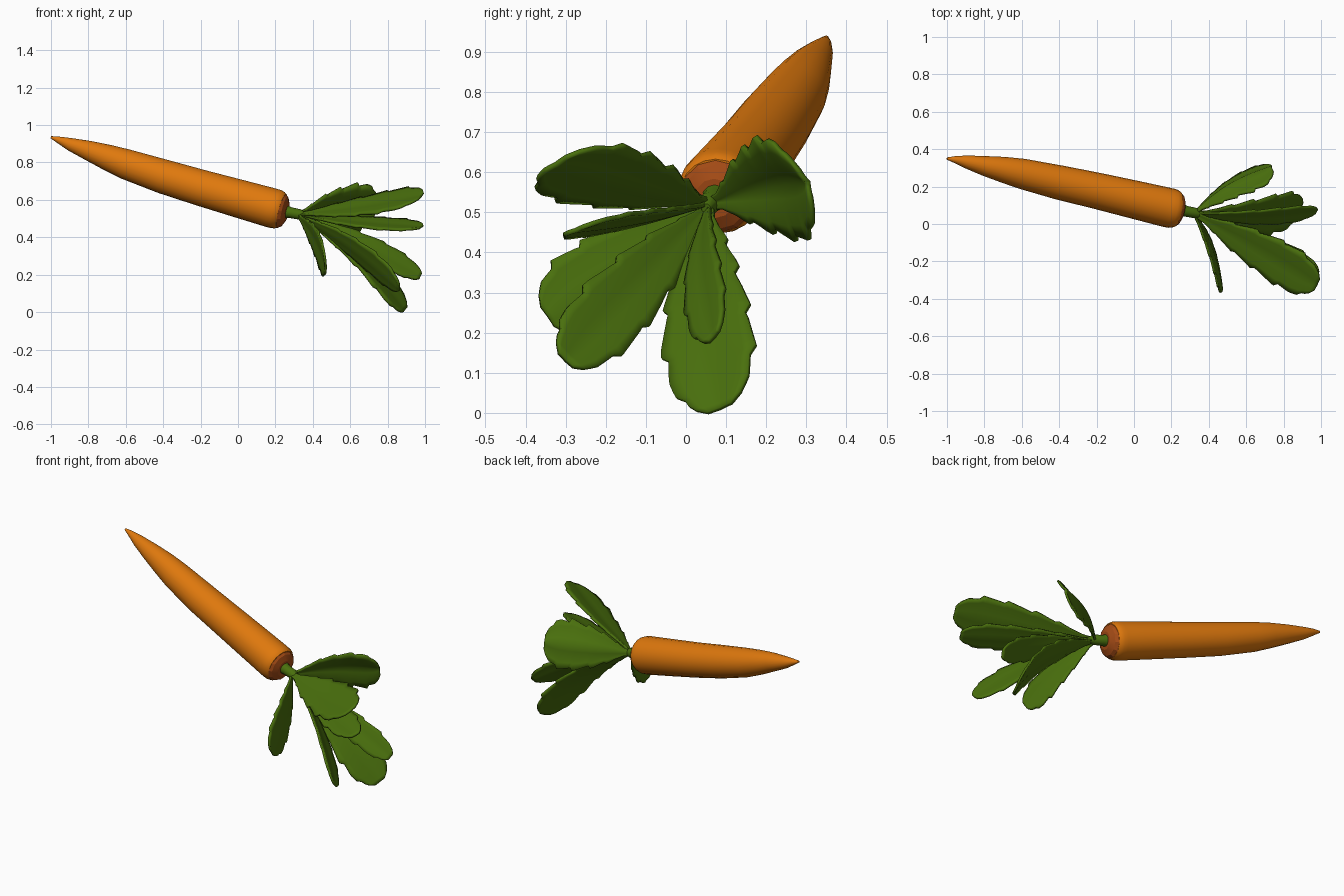
import bpy, bmesh, math
from mathutils import Vector

if "Cube" in bpy.data.objects:
    bpy.data.objects.remove(bpy.data.objects["Cube"])


def material(name, rgb):
    m = bpy.data.materials.new(name)
    m.diffuse_color = (*rgb, 1)
    m.use_nodes = True
    m.node_tree.nodes["Principled BSDF"].inputs["Base Color"].default_value = m.diffuse_color
    return m


ORANGE = material("carrot orange", (0.74, 0.19, 0.004))
BROWN = material("crown brown", (0.38, 0.072, 0.008))
GREEN = material("leaf green", (0.068, 0.162, 0.004))


def finish(bm, name, mat, angle):
    bmesh.ops.recalc_face_normals(bm, faces=bm.faces[:])
    me = bpy.data.meshes.new(name)
    bm.to_mesh(me)
    bm.free()
    me.materials.append(mat)
    ob = bpy.data.objects.new(name, me)
    bpy.context.collection.objects.link(ob)
    bpy.ops.object.select_all(action='DESELECT')
    ob.select_set(True)
    bpy.context.view_layer.objects.active = ob
    bpy.ops.object.shade_smooth_by_angle(angle=math.radians(angle))
    return ob


def tube(name, sections, mat, sides=20, angle=35):
    """Loft round rings (x, y, z, radius) along a bent axis and cap the ends."""
    bm = bmesh.new()
    pts = [Vector(s[:3]) for s in sections]
    rings = []
    for i, s in enumerate(sections):
        t = (pts[min(i + 1, len(pts) - 1)] - pts[max(i - 1, 0)]).normalized()
        u = t.cross(Vector((0, 0, 1))).normalized()
        v = u.cross(t)
        rings.append([bm.verts.new(pts[i] + s[3] * (u * math.cos(a) + v * math.sin(a)))
                      for a in (math.tau * k / sides for k in range(sides))])
    for a, b in zip(rings, rings[1:]):
        for k in range(sides):
            j = (k + 1) % sides
            bm.faces.new((a[k], a[j], b[j], b[k]))
    bm.faces.new(rings[0])
    bm.faces.new(rings[-1])
    return finish(bm, name, mat, angle)


# Root, from pointed tip to shoulder
tube("carrot_root", [
    (-1.0, 0.350, 0.935, 0.006), (-0.96, 0.345, 0.921, 0.018),
    (-0.90, 0.333, 0.898, 0.034), (-0.80, 0.311, 0.864, 0.053),
    (-0.70, 0.291, 0.828, 0.069), (-0.60, 0.269, 0.791, 0.081),
    (-0.40, 0.222, 0.725, 0.092), (-0.20, 0.178, 0.665, 0.097),
    (0.0, 0.131, 0.608, 0.102), (0.18, 0.088, 0.557, 0.106),
    (0.205, 0.083, 0.550, 0.105), (0.222, 0.080, 0.545, 0.101),
    (0.233, 0.078, 0.542, 0.094)], ORANGE)

# Brown crown and leaf stalk
tube("crown_cap", [(0.231, 0.078, 0.542, 0.095), (0.248, 0.075, 0.538, 0.082),
                   (0.262, 0.072, 0.535, 0.05)], BROWN, 12, 20)
tube("leaf_stalk", [(0.25, 0.075, 0.539, 0.036), (0.28, 0.068, 0.532, 0.029),
                    (0.33, 0.058, 0.522, 0.028), (0.37, 0.05, 0.51, 0.012)], GREEN, 12)

# Leaf outline: (position along the leaf, share of half width)
OUTLINE = [(0, .09), (.1, .17), (.25, .48), (.4, .74), (.55, .9), (.7, 1),
           (.84, .97), (.93, .76), (.98, .5), (1, .28)]


def outline(t):
    for (a, wa), (b, wb) in zip(OUTLINE, OUTLINE[1:]):
        if t <= b:
            return wa + (wb - wa) * (t - a) / (b - a)
    return OUTLINE[-1][1]


def leaf(name, tip, across, half, bend=0.0, fold=0.12, base=(0.32, 0.058, 0.522)):
    """Toothed blade with a creased midrib, arched by bend along its normal."""
    base, tip, w = Vector(base), Vector(tip), Vector(across)
    axis = (tip - base).normalized()
    w = (w - axis * w.dot(axis)).normalized()
    n = axis.cross(w)
    rows, cols = 40, 8
    bm = bmesh.new()
    grid = []
    for i in range(rows + 1):
        t = i / rows
        row = []
        for j in range(cols + 1):
            u = 2 * j / cols - 1
            saw = (t * 5.5 + (0.4 if u > 0 else 0)) % 1.0
            tooth = 1 + (0.18 * (saw - 0.5) * abs(u) ** 3 if 0.15 < t < 0.95 else 0)
            s = u * half * outline(t) * tooth
            lift = bend * math.sin(math.pi * t) + fold * abs(s) * (1 - 0.5 * abs(u))
            row.append(bm.verts.new(base.lerp(tip, t) + w * s + n * lift))
        grid.append(row)
    for a, b in zip(grid, grid[1:]):
        for j in range(cols):
            bm.faces.new((a[j], a[j + 1], b[j + 1], b[j]))
    ob = finish(bm, name, GREEN, 60)
    mod = ob.modifiers.new("thickness", 'SOLIDIFY')
    mod.thickness = 0.012
    mod.offset = 0
    return ob


# Leaves fanned around the stalk
leaf("leaf_back", (0.735, 0.305, 0.575), (-0.18, 0.36, -0.90), 0.135, 0.035, -0.45)
leaf("leaf_front_upper", (0.98, -0.325, 0.62), (0.45, 0.72, 0.48), 0.125, -0.01)
leaf("leaf_front_middle", (0.98, -0.275, 0.455), (0.45, 0.80, 0.32), 0.085, -0.01)
leaf("leaf_front_lower", (0.86, -0.30, 0.13), (-0.10, 0.75, -0.65), 0.09, 0.03)
leaf("leaf_side_drooping", (0.47, -0.345, 0.24), (0, -0.55, 0.80), 0.105, -0.022)
leaf("leaf_centre", (0.975, 0.07, 0.19), (0.36, 0.60, 0.71), 0.07, 0.03)
leaf("leaf_bottom", (0.89, 0.085, 0.01), (0.3, 0.88, 0.36), 0.12, 0.055)
